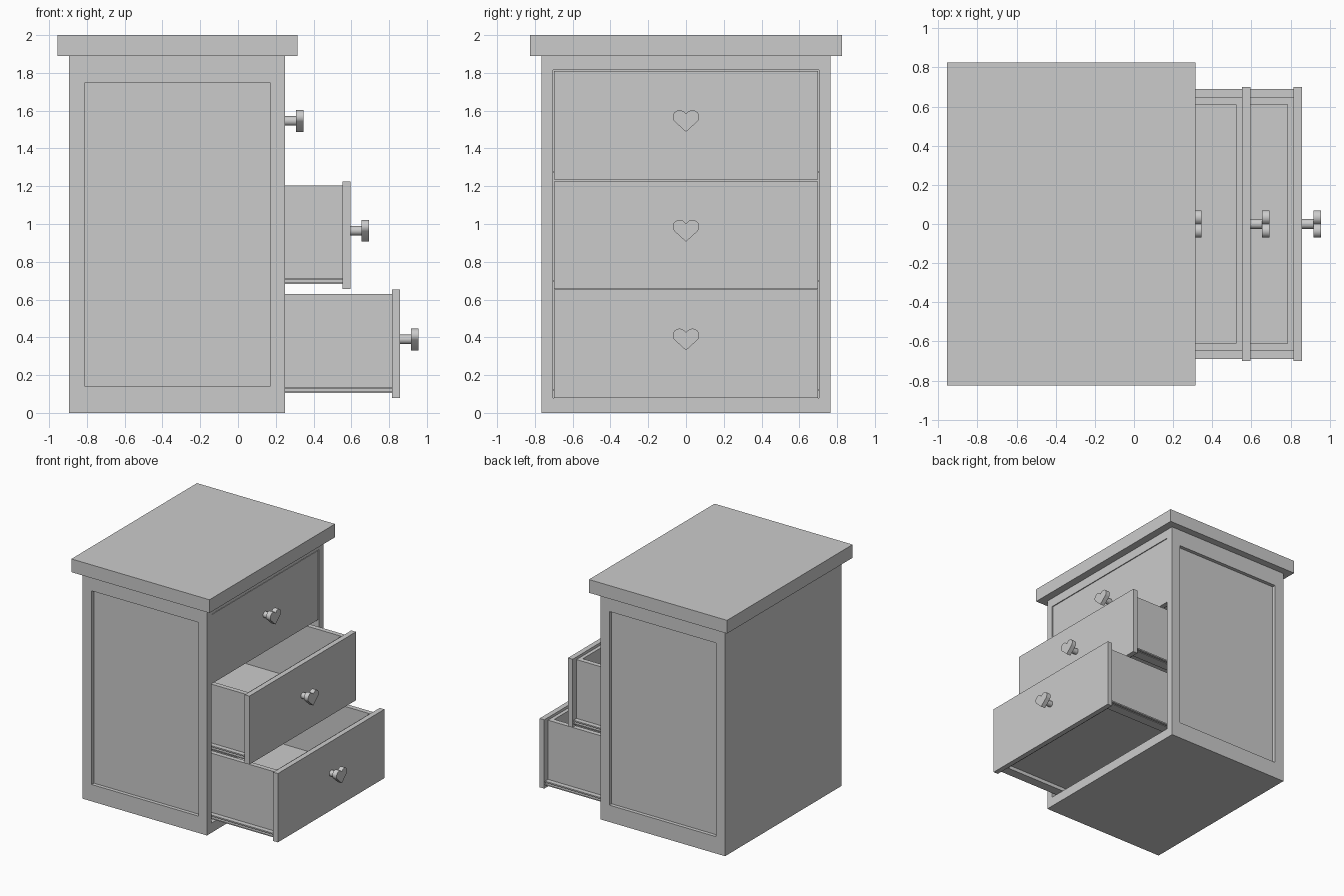
import bpy, bmesh
from math import sin, cos, pi, radians
from mathutils import Vector

if "Cube" in bpy.data.objects:
    bpy.data.objects.remove(bpy.data.objects["Cube"])


def finish(name, bm, smooth=False):
    bmesh.ops.recalc_face_normals(bm, faces=bm.faces)
    mesh = bpy.data.meshes.new(name)
    bm.to_mesh(mesh)
    bm.free()
    ob = bpy.data.objects.new(name, mesh)
    bpy.context.collection.objects.link(ob)
    if smooth:
        bpy.ops.object.select_all(action='DESELECT')
        bpy.context.view_layer.objects.active = ob
        ob.select_set(True)
        bpy.ops.object.shade_smooth_by_angle(angle=radians(30))
    return ob


def box_mesh(lo, hi):
    bm = bmesh.new()
    bmesh.ops.create_cube(bm, size=1)
    lo, hi = Vector(lo), Vector(hi)
    for v in bm.verts:
        v.co = Vector([(lo[i] + hi[i]) / 2 + v.co[i] * (hi[i] - lo[i]) for i in range(3)])
    return bm


def box(name, lo, hi):
    return finish(name, box_mesh(lo, hi))


def pocket(bm, normal, lo, hi, depth):
    """Sink a rectangular recess into the outermost face along normal."""
    normal = Vector(normal)
    bm.normal_update()
    face = max((f for f in bm.faces if f.normal.dot(normal) > 0.99),
               key=lambda f: f.calc_center_median().dot(normal))
    bmesh.ops.inset_individual(bm, faces=[face], thickness=0.01)
    for v in face.verts:
        for i in range(3):
            if abs(normal[i]) < 0.5:
                mid = (lo[i] + hi[i]) / 2
                v.co[i] = lo[i] if v.co[i] < mid else hi[i]
    new = bmesh.ops.extrude_discrete_faces(bm, faces=[face])['faces'][0]
    bmesh.ops.translate(bm, verts=new.verts[:], vec=-normal * depth)


def prism(name, profile, x0, x1):
    """Extrude a (y, z) profile along x."""
    bm = bmesh.new()
    face = bm.faces.new([bm.verts.new((x0, y, z)) for y, z in profile])
    ext = bmesh.ops.extrude_face_region(bm, geom=[face])['geom']
    bmesh.ops.translate(bm, verts=[g for g in ext if isinstance(g, bmesh.types.BMVert)],
                        vec=(x1 - x0, 0, 0))
    return finish(name, bm, smooth=True)


# Cabinet: hollow at the front, recessed panel on each side
bm = box_mesh((-0.895, -0.765, 0), (0.25, 0.765, 1.89))
pocket(bm, (1, 0, 0), (0, -0.705, 0.08), (0, 0.705, 1.815), 1.085)
for s in (-1, 1):
    pocket(bm, (0, s, 0), (-0.81, 0, 0.14), (0.17, 0, 1.75), 0.03)
finish("cabinet", bm)
box("top_slab", (-0.955, -0.825, 1.89), (0.315, 0.825, 2.0))


def heart(zc):
    # two lobes joined by straight sides to the bottom tip
    r, c = 0.036, 0.034
    lobe = [(c + r * cos(a), zc + 0.021 + r * sin(a))
            for a in [radians(-40 + 200 * i / 14) for i in range(15)]]
    lobe = [p for p in lobe if p[0] > 0.004]
    return ([(0, zc - 0.058)] + lobe + [(0, zc + 0.037)]
            + [(-y, z) for y, z in reversed(lobe)])


# Drawers, from bottom to top: name, front face x, bottom z, top z
for name, xf, z0, z1 in (("bottom", 0.857, 0.08, 0.652),
                         ("middle", 0.595, 0.657, 1.226),
                         ("top", 0.248, 1.235, 1.81)):
    xb = xf - 0.043
    box(name + "_drawer_front", (xb, -0.70, z0), (xf, 0.70, z1))

    # open tray with a raised floor
    lo, hi = (xb - 1.0, -0.65, z0 + 0.025), (xb, 0.65, z1 - 0.022)
    inner_lo, inner_hi = (xb - 0.97, -0.61, 0), (xb - 0.03, 0.61, 0)
    bm = box_mesh(lo, hi)
    pocket(bm, (0, 0, 1), inner_lo, inner_hi, hi[2] - lo[2] - 0.06)
    pocket(bm, (0, 0, -1), inner_lo, inner_hi, 0.03)
    finish(name + "_drawer_tray", bm)

    # channel runners on the tray and matching rails on the cabinet
    for s, side in ((-1, "left"), (1, "right")):
        for part, a, b in (("lower", 0.025, 0.034), ("upper", 0.047, 0.058)):
            y = sorted((s * 0.65, s * 0.69))
            box(f"{name}_{side}_{part}_runner", (xb - 1.0, y[0], z0 + a), (xb, y[1], z0 + b))
        y = sorted((s * 0.665, s * 0.705))
        box(f"{name}_{side}_cabinet_rail", (-0.835, y[0], z0 + 0.035), (0.2, y[1], z0 + 0.046))

    # heart knob on a round stem
    zc = (z0 + z1) / 2 + 0.023
    ring = [(0.025 * cos(2 * pi * i / 24), zc + 0.025 * sin(2 * pi * i / 24)) for i in range(24)]
    prism(name + "_knob_stem", ring, xf, xf + 0.062)
    prism(name + "_heart_knob", heart(zc), xf + 0.06, xf + 0.098)
